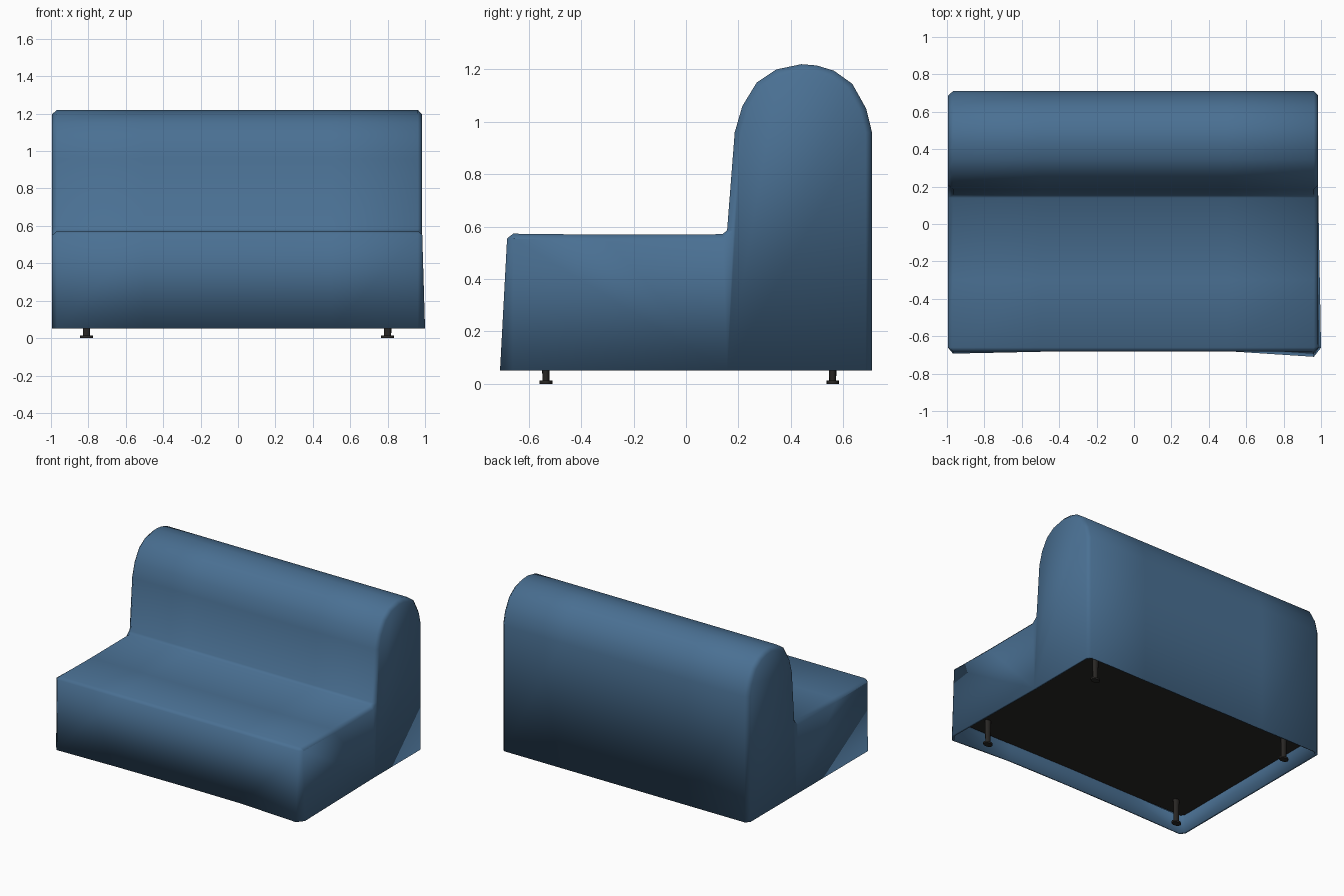
import bpy, bmesh, math
from mathutils import Matrix

if "Cube" in bpy.data.objects:
    bpy.data.objects.remove(bpy.data.objects["Cube"])


def material(name, rgb):
    m = bpy.data.materials.new(name)
    m.diffuse_color = (*rgb, 1)
    m.use_nodes = True
    m.node_tree.nodes["Principled BSDF"].inputs["Base Color"].default_value = m.diffuse_color
    return m


BLUE = material("blue fabric", (0.068, 0.162, 0.292))
BLACK = material("black", (0.022, 0.02, 0.018))


def make_object(name, bm, mat):
    bmesh.ops.recalc_face_normals(bm, faces=bm.faces)
    me = bpy.data.meshes.new(name)
    bm.to_mesh(me)
    bm.free()
    me.materials.append(mat)
    ob = bpy.data.objects.new(name, me)
    bpy.context.collection.objects.link(ob)
    return ob


# Side outline of the sofa (y, z), from front hem over seat and back to rear hem
PROFILE = [(-0.685, 0.05), (-0.683, 0.555), (-0.66, 0.573), (-0.3, 0.569),
           (0.14, 0.571), (0.157, 0.587), (0.186, 0.96), (0.215, 1.06),
           (0.27, 1.15), (0.345, 1.20), (0.44, 1.22), (0.50, 1.215),
           (0.565, 1.195), (0.635, 1.145), (0.688, 1.05), (0.71, 0.96),
           (0.71, 0.05)]
LAST = len(PROFILE) - 1
STEP = 5                                  # outline point where seat meets back


def inset(points, d):
    out = []
    for i, (y, z) in enumerate(points):
        a, b = points[max(i - 1, 0)], points[min(i + 1, LAST)]
        ty, tz = b[0] - a[0], b[1] - a[1]
        n = math.hypot(ty, tz)
        out.append((y + d * tz / n, z if i in (0, LAST) else z - d * ty / n))
    return out


# Cover: outline lofted along x, softened at both ends, hem flaring at the front
bm = bmesh.new()
rings = []
SMALL = inset(PROFILE, 0.024)
for x, pts, flare in [(-0.995, SMALL, 0.0), (-0.968, PROFILE, -0.008),
                      (-0.5, PROFILE, 0.003), (0, PROFILE, 0.008),
                      (0.5, PROFILE, 0.005), (0.962, PROFILE, -0.025),
                      (0.985, SMALL, 0.0)]:
    ring = [bm.verts.new((x, y, z)) for y, z in pts]
    ring[0].co.y += flare
    rings.append(ring)
rings[-1][0].co.x = 1.0
for r, s in zip(rings, rings[1:]):
    for i in range(LAST):
        bm.faces.new((r[i], r[i + 1], s[i + 1], s[i]))
# End panels, split under the seat joint
for ring in (rings[0], rings[-1]):
    mid = bm.verts.new((ring[STEP].co.x, 0.157, 0.05))
    bm.faces.new(ring[:STEP + 1] + [mid])
    bm.faces.new(ring[STEP:] + [mid])
# Hem turned inside the open bottom
for scale, lift in ((0.985, 0.0), (0.997, 0.13)):
    edge = [e for e in bm.edges if e.is_boundary]
    new = bmesh.ops.extrude_edge_only(bm, edges=edge)["geom"]
    for v in new:
        if isinstance(v, bmesh.types.BMVert):
            v.co.x *= scale
            v.co.y *= scale
            v.co.z += lift
for f in bm.faces:
    f.smooth = True
make_object("sofa_cover", bm, BLUE)

# Recessed underside panel
bm = bmesh.new()
bmesh.ops.create_cube(bm, size=1, matrix=Matrix.Translation((-0.005, 0.01, 0.182))
                      @ Matrix.Diagonal((1.95, 1.36, 0.008, 1)))
make_object("underside_panel", bm, BLACK)


# Feet: oval pad with a tapered stem up to the panel
def foot(name, x, y):
    bm = bmesh.new()
    for r1, r2, z0, z1 in ((0.035, 0.035, 0.0, 0.013), (0.019, 0.023, 0.013, 0.18)):
        bmesh.ops.create_cone(
            bm, cap_ends=True, segments=12, radius1=r1, radius2=r2, depth=z1 - z0,
            matrix=Matrix.Translation((x, y, (z0 + z1) / 2))
            @ Matrix.Diagonal((1, 0.7, 1, 1)))
    for f in bm.faces:
        f.smooth = abs(f.normal.z) < 0.7
    for e in bm.edges:
        e.smooth = all(f.smooth for f in e.link_faces)
    make_object(name, bm, BLACK)


for side, x in (("left", -0.81), ("right", 0.80)):
    foot("front_foot_" + side, x, -0.535)
    foot("back_foot_" + side, x, 0.56)
